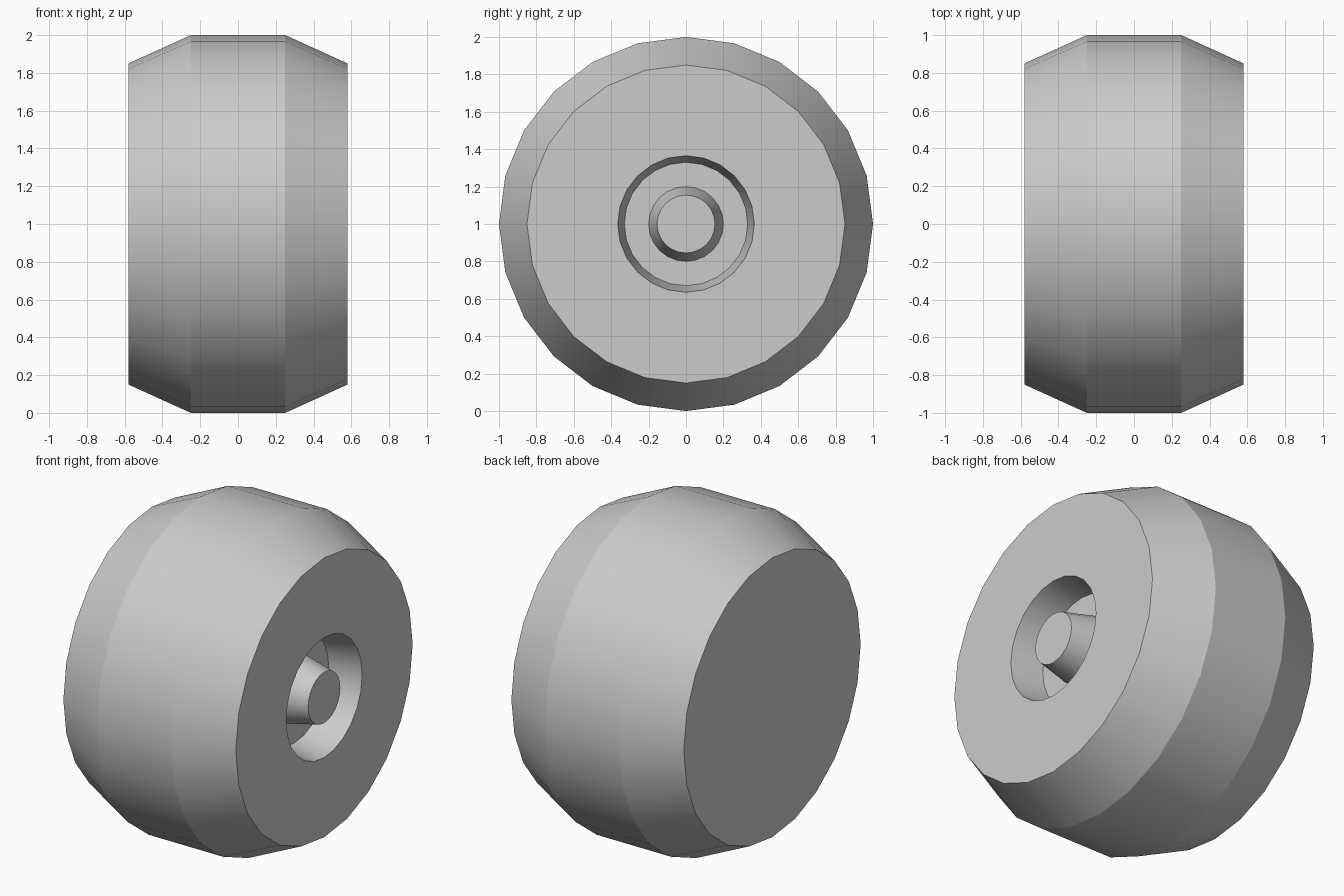
import bpy, bmesh, math

if "Cube" in bpy.data.objects:
    bpy.data.objects.remove(bpy.data.objects["Cube"])

SIDES = 24
# Profile of (x, radius), spun around the wheel axle from the plain back to the hub
PROFILE = [(-0.58, 0.85), (-0.25, 1.0), (0.25, 1.0), (0.58, 0.85),
           (0.58, 0.365), (0.38, 0.33), (0.38, 0.20), (0.58, 0.155)]


def lathe(name, profile, sides, centre_z):
    bm = bmesh.new()
    rings = []
    for x, r in profile:
        rings.append([bm.verts.new((x, r * math.sin(math.tau * i / sides),
                                    centre_z + r * math.cos(math.tau * i / sides)))
                      for i in range(sides)])
    for a, b in zip(rings, rings[1:]):
        for i in range(sides):
            j = (i + 1) % sides
            bm.faces.new((a[i], a[j], b[j], b[i]))
    bm.faces.new(rings[0])
    bm.faces.new(rings[-1])
    bmesh.ops.recalc_face_normals(bm, faces=bm.faces)
    mesh = bpy.data.meshes.new(name)
    bm.to_mesh(mesh)
    bm.free()
    obj = bpy.data.objects.new(name, mesh)
    bpy.context.collection.objects.link(obj)
    return obj


# Wheel with chamfered tread, recessed ring and central hub
wheel = lathe("wheel", PROFILE, SIDES, 1.0)
bpy.context.view_layer.objects.active = wheel
wheel.select_set(True)
bpy.ops.object.shade_smooth_by_angle(angle=math.radians(20))
